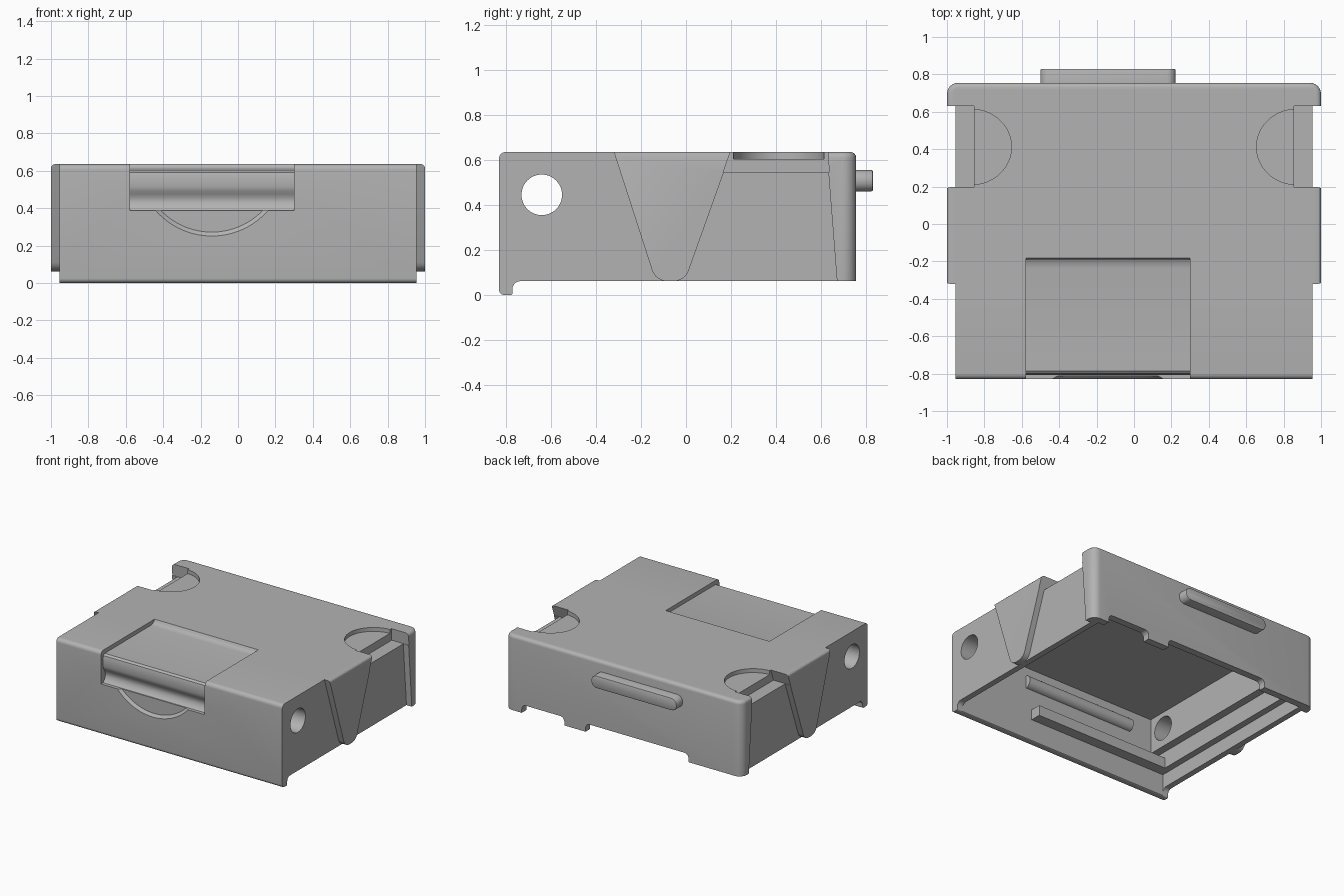
import bpy, bmesh, math
from mathutils import Vector

cube = bpy.data.objects.get("Cube")
if cube:
    bpy.data.objects.remove(cube, do_unlink=True)

grey = bpy.data.materials.new("plain_grey")
grey.use_nodes = True
tone = (0.45, 0.45, 0.45, 1)
grey.diffuse_color = tone
grey.node_tree.nodes["Principled BSDF"].inputs["Base Color"].default_value = tone


def rounded(corners, steps=6):
    """Outline from (u, v, radius) corners, each filleted."""
    out, n = [], len(corners)
    for i, (u, v, r) in enumerate(corners):
        p = Vector((u, v))
        if not r:
            out.append(p)
            continue
        a = (Vector(corners[i - 1][:2]) - p).normalized()
        b = (Vector(corners[(i + 1) % n][:2]) - p).normalized()
        half = a.angle(b) / 2
        centre = p + (a + b).normalized() * r / math.sin(half)
        start = p + a * r / math.tan(half) - centre
        end = p + b * r / math.tan(half) - centre
        sweep = start.angle_signed(end)
        for k in range(steps + 1):
            t = -sweep * k / steps
            c, s = math.cos(t), math.sin(t)
            out.append(centre + Vector((start.x * c - start.y * s, start.x * s + start.y * c)))
    return out


def prism(name, outline, axis, lo, hi, end_scale=None):
    """Extrude an outline along x (y, z), y (x, z) or z (x, y)."""
    def place(p, d):
        return {"x": (d, p[0], p[1]), "y": (p[0], d, p[1]), "z": (p[0], p[1], d)}[axis]
    far = outline
    if end_scale:
        mid = sum((Vector(p) for p in outline), Vector((0, 0))) / len(outline)
        far = [mid + (Vector(p) - mid) * end_scale for p in outline]
    bm = bmesh.new()
    a = [bm.verts.new(place(p, lo)) for p in outline]
    b = [bm.verts.new(place(p, hi)) for p in far]
    bm.faces.new(a)
    bm.faces.new(b[::-1])
    for i in range(len(a)):
        j = (i + 1) % len(a)
        bm.faces.new((a[i], b[i], b[j], a[j]))
    bmesh.ops.recalc_face_normals(bm, faces=bm.faces)
    me = bpy.data.meshes.new(name)
    bm.to_mesh(me)
    bm.free()
    me.materials.append(grey)
    ob = bpy.data.objects.new(name, me)
    bpy.context.collection.objects.link(ob)
    return ob


def box(name, x, y, z):
    return prism(name, [(x[0], y[0]), (x[1], y[0]), (x[1], y[1]), (x[0], y[1])], "z", *z)


def circle(u, v, r, n=48):
    return [(u + r * math.cos(math.tau * i / n), v + r * math.sin(math.tau * i / n)) for i in range(n)]


def apply(ob, mod):
    bpy.context.view_layer.objects.active = ob
    bpy.ops.object.modifier_apply(modifier=mod.name)


def combine(ob, tool, operation="DIFFERENCE"):
    mod = ob.modifiers.new("combine", "BOOLEAN")
    mod.operation, mod.solver, mod.object = operation, "EXACT", tool
    apply(ob, mod)
    bpy.data.objects.remove(tool, do_unlink=True)


def bevel(ob, width, segments=4, pick=lambda a, b: True):
    """Round the edges whose end points satisfy the rule."""
    bm = bmesh.new()
    bm.from_mesh(ob.data)
    edges = [e for e in bm.edges if pick(e.verts[0].co, e.verts[1].co)]
    bmesh.ops.bevel(bm, geom=edges, offset=width, segments=segments, profile=0.5, affect="EDGES")
    bm.to_mesh(ob.data)
    bm.free()


# Main shell with rounded front and hanging front lip
TOP, BASE = 0.635, 0.062
case = prism("case_shell", rounded([
    (-0.83, 0, 0.025), (-0.83, TOP, 0.03), (0.75, TOP, 0.03), (0.75, BASE, 0),
    (-0.77, BASE, 0.035), (-0.77, 0, 0.01)]), "x", -0.955, 0.955)

# Raised tapering side panels
panels = prism("side_panels", rounded([
    (-0.32, TOP, 0), (0.2, TOP, 0), (-0.005, BASE, 0.07), (-0.135, BASE, 0.07)]), "x", -1, 1)
bevel(panels, 0.02, 3, lambda a, b: abs(a.z - TOP) + abs(b.z - TOP) < 0.001 and a.x == b.x)
combine(case, panels, "UNION")

# Wider back frame with rounded corners and top edge
frame = prism("back_frame", [(0.625, TOP), (0.755, TOP), (0.755, BASE), (0.67, BASE)], "x", -1, 1)
bevel(frame, 0.06, 6, lambda a, b: a.y > 0.75 and b.y > 0.75 and a.x == b.x)
bevel(frame, 0.025, 4, lambda a, b: a.z > TOP - 0.001 and b.z > TOP - 0.001
      and not (a.y < 0.63 and b.y < 0.63))
combine(case, frame, "UNION")

# Stepped hollow inside, open at the bottom
for half, roof in ((0.8, 0.57), (0.86, 0.3), (0.91, 0.17)):
    combine(case, box("hollow", (-half, half), (-0.772, 0.7), (-0.1, roof)))

# Side corner notches and shallow half round finger dips
notch = [(0.165, 0.545), (0.202, 0.65), (0.63, 0.65), (0.635, 0.545)]
for side in (-1, 1):
    combine(case, prism("notch", notch, "x", *sorted((side * 0.855, side * 1.1))))
    arc = [(side * (0.87 - 0.215 * math.sin(math.pi * i / 32)),
            0.412 - 0.202 * math.cos(math.pi * i / 32)) for i in range(33)]
    combine(case, prism("finger_dip", arc, "z", 0.605, 0.7))

# Round cord holes through both sides
combine(case, prism("cord_hole", circle(-0.64, 0.445, 0.09), "x", -1.2, 1.2))

# Cut-outs along the lower back edge
for x0, x1 in ((0.5, 0.86), (-0.55, 0.32)):
    combine(case, prism("back_cutout", rounded([
        (x0, -0.1, 0), (x0, 0.125, 0.035), (x1, 0.125, 0.035), (x1, -0.1, 0)]), "y", 0.65, 0.9))

# Rounded backing keeps the wall closed behind the grip groove
combine(case, prism("groove_backing", circle(-0.78, 0.455, 0.05, 24), "x", -0.61, 0.33), "UNION")

# Recessed lid panel with curved back edge and front grip groove
combine(case, prism("lid_recess", [
    (-0.9, 0.385), (-0.805, 0.387), (-0.788, 0.405), (-0.777, 0.43), (-0.777, 0.45),
    (-0.787, 0.475), (-0.8, 0.492), (-0.806, 0.515), (-0.806, 0.57), (-0.8, 0.592),
    (-0.785, 0.604), (-0.235, 0.605), (-0.21, 0.609), (-0.193, 0.618), (-0.183, TOP),
    (-0.18, 0.7), (-0.9, 0.7)], "x", -0.577, 0.3))

# Curved thumb scoop under the groove
combine(case, prism("thumb_scoop", circle(-0.14, 0.65, 0.4, 96), "y", -0.831, -0.813, 0.945))

# Shelf bar inside the front wall
box("inner_front_bar", (-0.92, 0.28), (-0.78, -0.69), (0.17, 0.25))

# Pill shaped tab on the back
tab = prism("back_tab", rounded([
    (-0.5, 0.46, 0.045), (-0.5, 0.555, 0.045), (0.222, 0.555, 0.045), (0.222, 0.46, 0.045)]),
    "y", 0.74, 0.83)
bevel(tab, 0.008, 2, lambda a, b: a.y > 0.82 and b.y > 0.82)

# Smooth the curved surfaces and keep corners crisp
bpy.ops.object.select_all(action="DESELECT")
for ob in (case, tab):
    ob.select_set(True)
bpy.context.view_layer.objects.active = case
bpy.ops.object.shade_smooth_by_angle(angle=math.radians(30))
